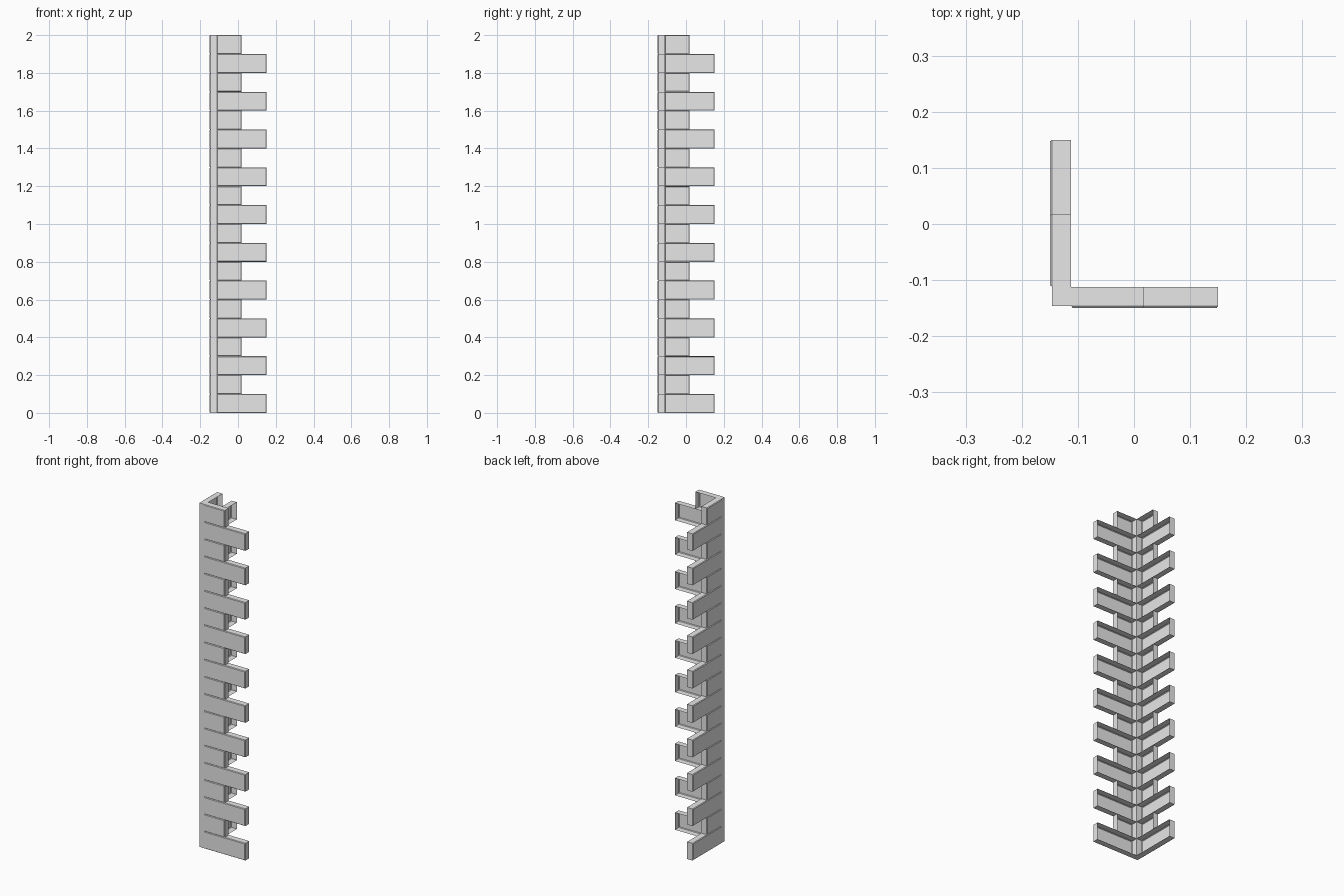
import bpy
import bmesh

cube = bpy.data.objects.get("Cube")
if cube:
    bpy.data.objects.remove(cube, do_unlink=True)

stone = bpy.data.materials.new("grey stone")
stone.use_nodes = True
stone.diffuse_color = (0.8, 0.8, 0.8, 1)
stone.node_tree.nodes["Principled BSDF"].inputs["Base Color"].default_value = (0.8, 0.8, 0.8, 1)

ROWS = 20
HEIGHT = 2 / ROWS
OUTER, SHOULDER, INNER = -0.15, -0.146, -0.112
SHORT_END, LONG_END = 0.018, 0.15
BEVEL = 0.003


def add_object(name, bm):
    mesh = bpy.data.meshes.new(name)
    bm.to_mesh(mesh)
    bm.free()
    mesh.materials.append(stone)
    obj = bpy.data.objects.new(name, mesh)
    bpy.context.collection.objects.link(obj)
    return obj


def add_block(name, end, z, swap):
    """Block shell, open on the inner side, with a chamfered outer face."""
    bm = bmesh.new()
    rings = []
    for depth, inset in ((INNER, 0), (SHOULDER, 0), (OUTER, BEVEL)):
        a, b = INNER + inset, end - inset
        low, high = z + inset, z + HEIGHT - inset
        ring = []
        for along, up in ((a, low), (b, low), (b, high), (a, high)):
            co = (depth, along, up) if swap else (along, depth, up)
            ring.append(bm.verts.new(co))
        rings.append(ring)
    for back, front in zip(rings, rings[1:]):
        for i in range(4):
            j = (i + 1) % 4
            bm.faces.new((back[i], back[j], front[j], front[i]))
    bm.faces.new(rings[-1])
    # Point the normals away from the middle of the block
    bm.normal_update()
    cap = bm.faces[:][-1]
    outward = cap.normal.x if swap else cap.normal.y
    bmesh.ops.recalc_face_normals(bm, faces=bm.faces[:])
    bm.normal_update()
    outward = cap.normal.x if swap else cap.normal.y
    if outward > 0:
        bmesh.ops.reverse_faces(bm, faces=bm.faces[:])
    return add_object(name, bm)


# Corner post: a square column closed by the blocks on its inner sides
bm = bmesh.new()
bottom, top = [
    [bm.verts.new((x, y, z)) for x, y in
     ((INNER, SHOULDER), (SHOULDER, SHOULDER), (SHOULDER, INNER), (INNER, INNER))]
    for z in (0, 2)]
bm.faces.new(bottom)
bm.faces.new(reversed(top))
for i in (0, 1):
    bm.faces.new((bottom[i + 1], bottom[i], top[i], top[i + 1]))
add_object("corner_post", bm)

# Alternating long and short blocks on both wings
for row in range(ROWS):
    size, end = ("long", LONG_END) if row % 2 == 0 else ("short", SHORT_END)
    for wing, swap in (("front", False), ("side", True)):
        add_block(f"{wing}_{size}_block_{row + 1}", end, row * HEIGHT, swap)
